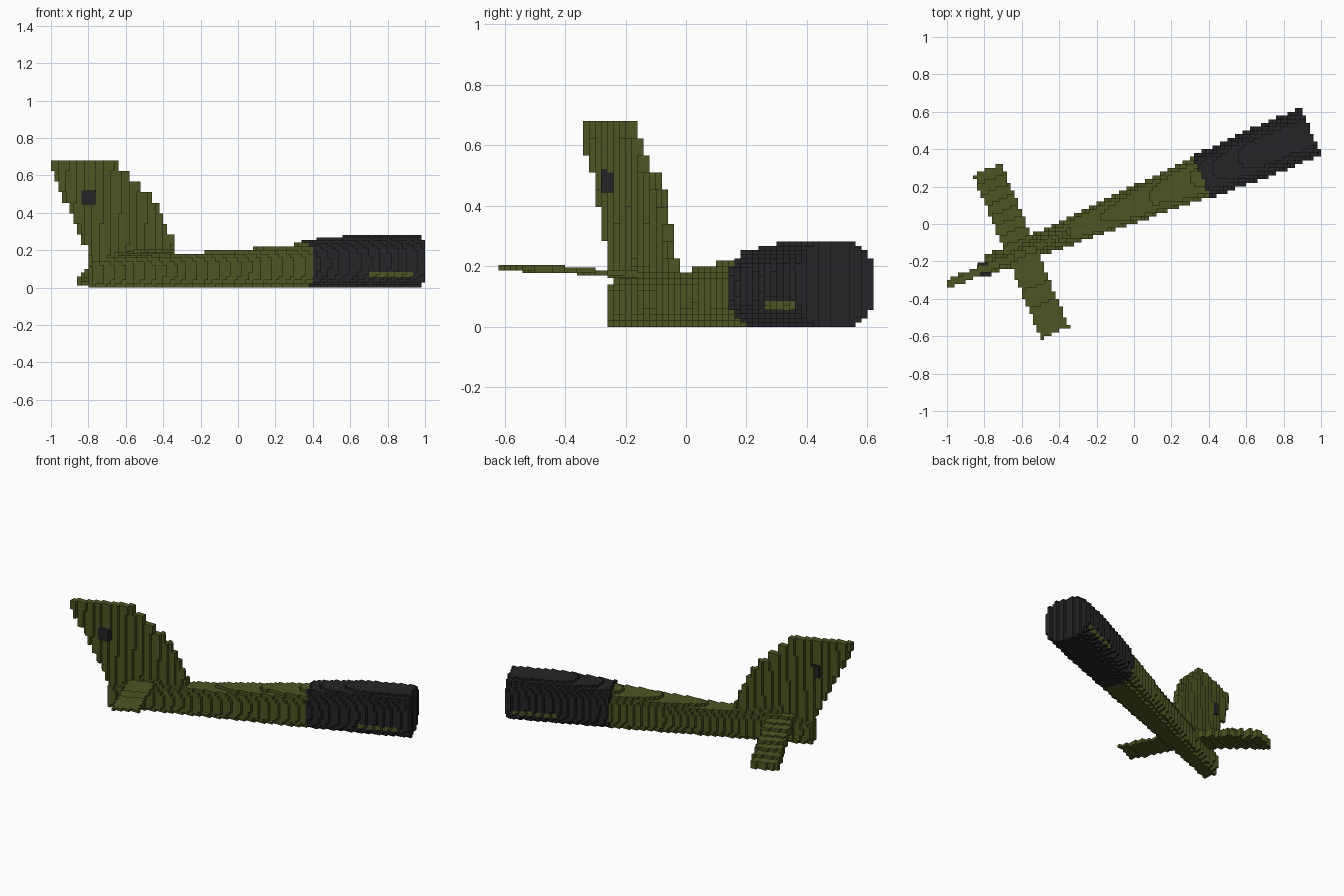
import bpy, math

if "Cube" in bpy.data.objects:
    bpy.data.objects.remove(bpy.data.objects["Cube"])

ANG = math.radians(22.5)
CA, SA = math.cos(ANG), math.sin(ANG)
AXIS_V = 0.095          # sideways offset of the boom axis


def material(name, col):
    m = bpy.data.materials.new(name)
    m.diffuse_color = (*col, 1)
    m.use_nodes = True
    m.node_tree.nodes["Principled BSDF"].inputs["Base Color"].default_value = m.diffuse_color
    return m


GREEN = material("olive green", (0.075, 0.09, 0.017))
DARK = material("charcoal", (0.018, 0.018, 0.020))


def lerp(pts, t):
    """Piecewise linear lookup through (t, value) points."""
    if t <= pts[0][0]:
        return pts[0][1]
    for (a, p), (b, q) in zip(pts, pts[1:]):
        if t <= b:
            return p + (q - p) * (t - a) / (b - a)
    return pts[-1][1]


SIDES = {  # outward step: four corners of that cell side
    (1, 0, 0): ((1, 0, 0), (1, 1, 0), (1, 1, 1), (1, 0, 1)),
    (-1, 0, 0): ((0, 0, 0), (0, 0, 1), (0, 1, 1), (0, 1, 0)),
    (0, 1, 0): ((0, 1, 0), (0, 1, 1), (1, 1, 1), (1, 1, 0)),
    (0, -1, 0): ((0, 0, 0), (1, 0, 0), (1, 0, 1), (0, 0, 1)),
    (0, 0, 1): ((0, 0, 1), (1, 0, 1), (1, 1, 1), (0, 1, 1)),
    (0, 0, -1): ((0, 0, 0), (0, 1, 0), (1, 1, 0), (1, 0, 0)),
}


def voxel_part(name, inside, mats, dz, lo=(-1, -0.62), hi=(1, 0.62), zmax=0.69,
               d=0.02, rule=None):
    """Block-built part: fill cells where inside(u, v, z), skin the outside."""
    cells = set()
    for i in range(round((hi[0] - lo[0]) / d)):
        for j in range(round((hi[1] - lo[1]) / d)):
            x, y = lo[0] + (i + .5) * d, lo[1] + (j + .5) * d
            u, v = x * CA + y * SA, -x * SA + y * CA - AXIS_V
            for k in range(int(zmax / dz)):
                if inside(u, v, (k + .5) * dz):
                    cells.add((i, j, k))
    verts, faces = {}, []
    for c in sorted(cells):
        for step, corners in SIDES.items():
            if tuple(a + b for a, b in zip(c, step)) in cells:
                continue
            faces.append([verts.setdefault(tuple(a + b for a, b in zip(c, q)), len(verts))
                          for q in corners])
    me = bpy.data.meshes.new(name)
    me.from_pydata([(lo[0] + i * d, lo[1] + j * d, k * dz) for i, j, k in verts], [], faces)
    for m in mats:
        me.materials.append(m)
    if rule:
        for p in me.polygons:
            x, y, z = p.center
            u, v = x * CA + y * SA, -x * SA + y * CA - AXIS_V
            p.material_index = rule(u, v, z, p.normal)
    ob = bpy.data.objects.new(name, me)
    bpy.context.collection.objects.link(ob)
    return ob


# Round-cornered section used by boom and sleeve
def section(v, z, half, h):
    return abs(v / half) ** 3 + abs((z - h / 2) / (h / 2)) ** 3 <= 1


WIDTH = [(-0.8, 0.052), (-0.5, 0.062), (0.43, 0.115)]
HEIGHT = [(-0.8, 0.15), (-0.6, 0.165), (-0.3, 0.18), (0, 0.2), (0.43, 0.235)]


def boom(u, v, z):
    if not -0.81 < u < 0.431:
        return False
    fillet = z < 0.21 and ((u + 0.53) / 0.2) ** 2 + (v / 0.045) ** 2 \
        + ((z - 0.14) / 0.075) ** 2 < 1
    return fillet or section(v, z, lerp(WIDTH, u), lerp(HEIGHT, u))


def sleeve(u, v, z):
    return 0.431 <= u < 1.065 and section(
        v, z, lerp([(0.43, 0.122), (0.8, 0.138)], u),
        lerp([(0.43, 0.255), (0.75, 0.284)], u))


# Thin olive slot along both flanks of the sleeve
def slot(u, v, z, n):
    return int(0.75 < u < 1.015 and 0.06 < z < 0.08 and abs(v) > 0.1 and abs(n.z) < .5)


voxel_part("tail_boom", boom, [GREEN], 0.02)
voxel_part("dark_sleeve", sleeve, [DARK, GREEN], 0.0141, rule=slot)

# Swept fin, in tall steps
TRAIL = [(0.1, -0.80), (0.2, -0.835), (0.65, -1.05)]
LEAD = [(0.2, -0.325), (0.31, -0.37), (0.42, -0.425), (0.48, -0.47), (0.65, -0.655)]


def fin(u, v, z):
    lean = -0.012 * z / 0.68
    return z > 0.11 and abs(v - lean) < 0.022 and lerp(TRAIL, z) < u < lerp(LEAD, z)


voxel_part("tail_fin", fin, [GREEN], 0.68 / 12)


# Stabilisers: right one nearly level, left one drooping in steps
def right_stabiliser(u, v, z):
    s = math.floor(-v / 0.1) * 0.1
    top = 0.185 + 0.05 * s
    return -0.695 < u < -0.532 and -0.472 < v < 0 and top - 0.02 < z < top


def left_stabiliser(u, v, z):
    s = math.floor(v / 0.06) * 0.06 + 0.03
    top = 0.18 - 0.13 * (s / 0.47) ** 1.3
    return -0.695 < u < -0.532 and 0 < v < 0.476 and top - 0.05 < z < top


voxel_part("right_stabiliser", right_stabiliser, [GREEN], 0.0085)
voxel_part("left_stabiliser", left_stabiliser, [GREEN], 0.01)

# Dark lamp block through the fin
bpy.ops.mesh.primitive_cube_add(size=0.075, location=(-0.80, -0.243, 0.482))
lamp = bpy.context.object
lamp.name = "fin_block"
lamp.data.materials.append(DARK)
